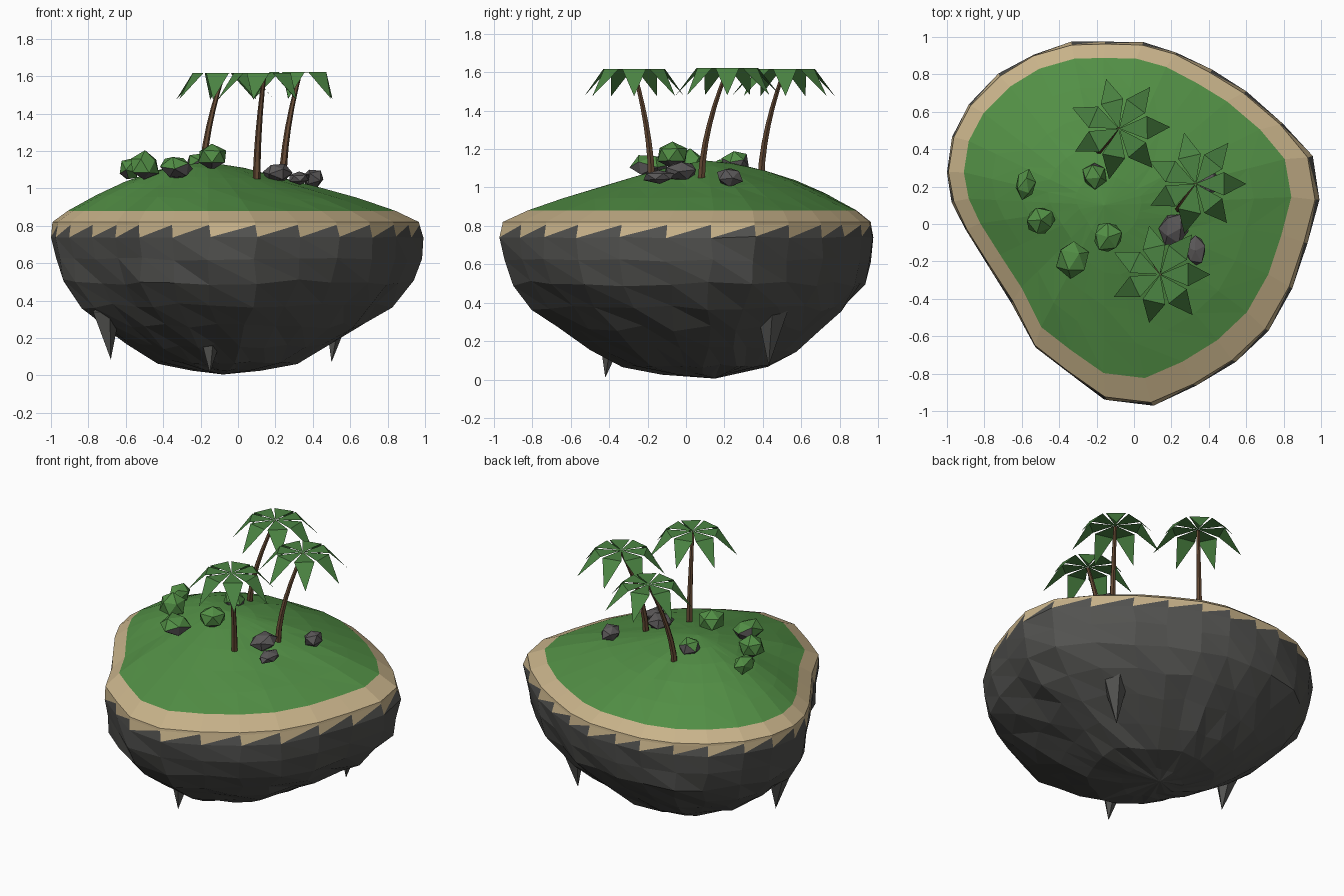
import bpy, bmesh, math, random
from mathutils import Vector, Matrix

if "Cube" in bpy.data.objects:
    bpy.data.objects.remove(bpy.data.objects["Cube"])

random.seed(7)

def material(name, rgb):
    m = bpy.data.materials.new(name)
    m.diffuse_color = (*rgb, 1)
    m.use_nodes = True
    m.node_tree.nodes["Principled BSDF"].inputs["Base Color"].default_value = m.diffuse_color
    return m

GRASS = material("grass green", (0.085, 0.275, 0.06))
SAND = material("sand", (0.58, 0.45, 0.255))
ROCK = material("dark rock", (0.085, 0.085, 0.08))
STONE = material("boulder grey", (0.105, 0.098, 0.1))
LEAF = material("palm leaf green", (0.07, 0.23, 0.055))
BARK = material("bark brown", (0.125, 0.065, 0.033))

def make(name, bm, *mats):
    bmesh.ops.recalc_face_normals(bm, faces=bm.faces)
    me = bpy.data.meshes.new(name)
    bm.to_mesh(me)
    bm.free()
    for m in mats:
        me.materials.append(m)
    ob = bpy.data.objects.new(name, me)
    bpy.context.collection.objects.link(ob)

def loft(name, rings, mat, tip=None, end=None, teeth_down=None, teeth_up=None):
    """Skin closed rings; tip/end close the ends to a point; teeth_down/teeth_up
    is a neighbouring ring reached by every other triangle, giving a sawtooth."""
    bm = bmesh.new()
    vs = [[bm.verts.new(p) for p in r] for r in rings]
    n = len(vs[0])
    for a, b in zip(vs, vs[1:]):
        for i in range(n):
            j = (i + 1) % n
            bm.faces.new((a[i], a[j], b[j]))
            bm.faces.new((a[i], b[j], b[i]))
    for point, r in ((tip, vs[0]), (end, vs[-1])):
        if point is not None:
            c = bm.verts.new(point)
            for i in range(n):
                bm.faces.new((c, r[i], r[(i + 1) % n]))
    for other, r, step in ((teeth_down, vs[-1], 0), (teeth_up, vs[0], 1)):
        if other:
            o = [bm.verts.new(p) for p in other]
            for i in range(n):
                bm.faces.new((r[i], r[(i + 1) % n], o[(i + step) % n]))
    make(name, bm, mat)

# Island outline seen from above, counter-clockwise from the right
OUT = [(.99, .13), (.95, .36), (.80, .54), (.60, .71), (.42, .82), (.23, .92), (.05, .97),
       (-.15, .975), (-.33, .97), (-.54, .91), (-.72, .80), (-.88, .64), (-.97, .47),
       (-1, .28), (-.97, .12), (-.90, -.03), (-.78, -.22), (-.65, -.42), (-.53, -.66),
       (-.35, -.80), (-.15, -.94), (.10, -.97), (.33, -.87), (.54, -.74), (.72, -.57),
       (.85, -.34), (.93, -.10)]

def ring(s, z, c, noise=0.0):
    pts = []
    for x, y in OUT:
        d = [random.uniform(-noise, noise) for _ in range(3)]
        px, py = c[0] + (x - c[0]) * s + d[0], c[1] + (y - c[1]) * s + d[1]
        pts.append((max(-1, min(1, px)), max(-.975, min(.975, py)), z + d[2] * 0.8))
    return pts

# Grass dome
edge = ring(.88, .88, (-.25, .25))
PEAK = Vector((-.16, .1, 1.14))
dome = []
for t in (.2, .4, .6, .8, 1):
    pts = []
    for x, y, z in edge:
        a = math.atan2(y - PEAK.y, x - PEAK.x)
        p = 1.5 - .22 * math.cos(a) + .2 * math.sin(a)
        pts.append((PEAK.x + (x - PEAK.x) * t, PEAK.y + (y - PEAK.y) * t,
                    .88 + (PEAK.z - .88) * (1 - t ** p)
                    + (random.uniform(-.005, .005) if .3 < t < 1 else 0)))
    dome.append(pts)
loft("grass_dome", dome, GRASS, tip=PEAK)

# Sand beach and the rock below it, meeting in a sawtooth line
rim = ring(.985, .82, (-.5, .1))
band_top = ring(.987, .805, (-.5, .1))
band_low = ring(1.0, .74, (0, 0), .006)
loft("sand_beach", [edge, rim, band_top], SAND, teeth_down=band_low)
C = (-.085, .075)
body = [band_low] + [ring(s, z, C, n) for s, z, n in (
    (.985, .62, .015), (.945, .50, .02), (.83, .37, .02), (.70, .265, .02),
    (.54, .155, .018), (.38, .07, .012), (.19, .03, .008))]
loft("rock_underside", body, ROCK, end=(-.08, .15, .005), teeth_up=band_top)

# Hanging rock spikes: tip, base centre, base radius
for i, (tip, base, r) in enumerate((
        ((-.15, -.42, .01), (-.15, -.38, .26), .08),
        ((-.68, .02, .085), (-.71, .03, .34), .08),
        ((.50, .43, .07), (.53, .45, .36), .085))):
    b = Vector(base)
    pts = [b + Vector((r * math.cos(k * math.tau / 5), r * math.sin(k * math.tau / 5), 0))
           for k in range(5)]
    loft(f"rock_spike_{i + 1}", [pts], ROCK, tip=tip, end=b + Vector((0, 0, .08)))

# Palms: bent six-sided trunk and a crown of seven folded fronds
def palm(i, base, top, spin):
    b, t = Vector(base), Vector(top)
    rings = []
    for k in range(7):
        u = k / 6
        c = Vector((b.x + (t.x - b.x) * u ** 1.7, b.y + (t.y - b.y) * u ** 1.7,
                    b.z + (t.z - b.z) * u))
        r = .021 - .010 * u
        rings.append([c + Vector((r * math.cos(a * math.tau / 6), r * math.sin(a * math.tau / 6), 0))
                      for a in range(6)])
    loft(f"palm_trunk_{i}", rings, BARK, end=t)
    bm = bmesh.new()
    for k in range(7):
        turn = Matrix.Rotation(math.tau * k / 7 + spin, 3, 'Z')
        reach = random.uniform(.265, .285)
        at = lambda x, y, z: bm.verts.new(t + turn @ Vector((x, y, z)))
        root, left, right = at(0, 0, .01), at(.15, .062, .012), at(.15, -.062, .012)
        bm.faces.new((root, right, left))
        bm.faces.new((left, right, at(reach, 0, -.13)))
    make(f"palm_crown_{i}", bm, LEAF)

palm(1, (-.19, .39, 1.04), (-.08, .51, 1.605), .03)
palm(2, (.24, .08, 1.04), (.33, .215, 1.61), 0)
palm(3, (.10, -.18, 1.05), (.14, -.27, 1.605), 0)

# Boulders: centre, radii, and how far down the moss reaches (2 = bare stone)
def boulder(name, c, size, moss):
    bm = bmesh.new()
    bmesh.ops.create_icosphere(bm, subdivisions=1, radius=1)
    spin = Matrix.Rotation(random.uniform(0, 6), 3, 'Z') @ Matrix.Rotation(random.uniform(0, 1), 3, 'X')
    for v in bm.verts:
        p = spin @ v.co * random.uniform(.95, 1.18)
        v.co = Vector(c) + Vector(a * s for a, s in zip(p, size))
    bm.normal_update()
    for f in bm.faces:
        f.material_index = int(f.normal.z + random.uniform(-.25, .25) > moss)
    make(name, bm, STONE, GRASS)

for i, (c, size, moss) in enumerate((
        ((-.58, .21, 1.10), (.053, .076, .058), -.8),
        ((-.50, .02, 1.12), (.076, .076, .073), -.4),
        ((-.33, -.19, 1.11), (.088, .10, .063), .0),
        ((-.14, -.07, 1.17), (.08, .08, .066), -.5),
        ((-.21, .26, 1.13), (.07, .07, .058), .3))):
    boulder(f"mossy_boulder_{i + 1}", c, size, moss)
for i, (c, size) in enumerate((
        ((.21, -.03, 1.085), (.075, .085, .05)),
        ((.33, -.14, 1.055), (.056, .08, .032)),
        ((.40, .23, 1.055), (.06, .066, .05)))):
    boulder(f"bare_boulder_{i + 1}", c, size, 2)
